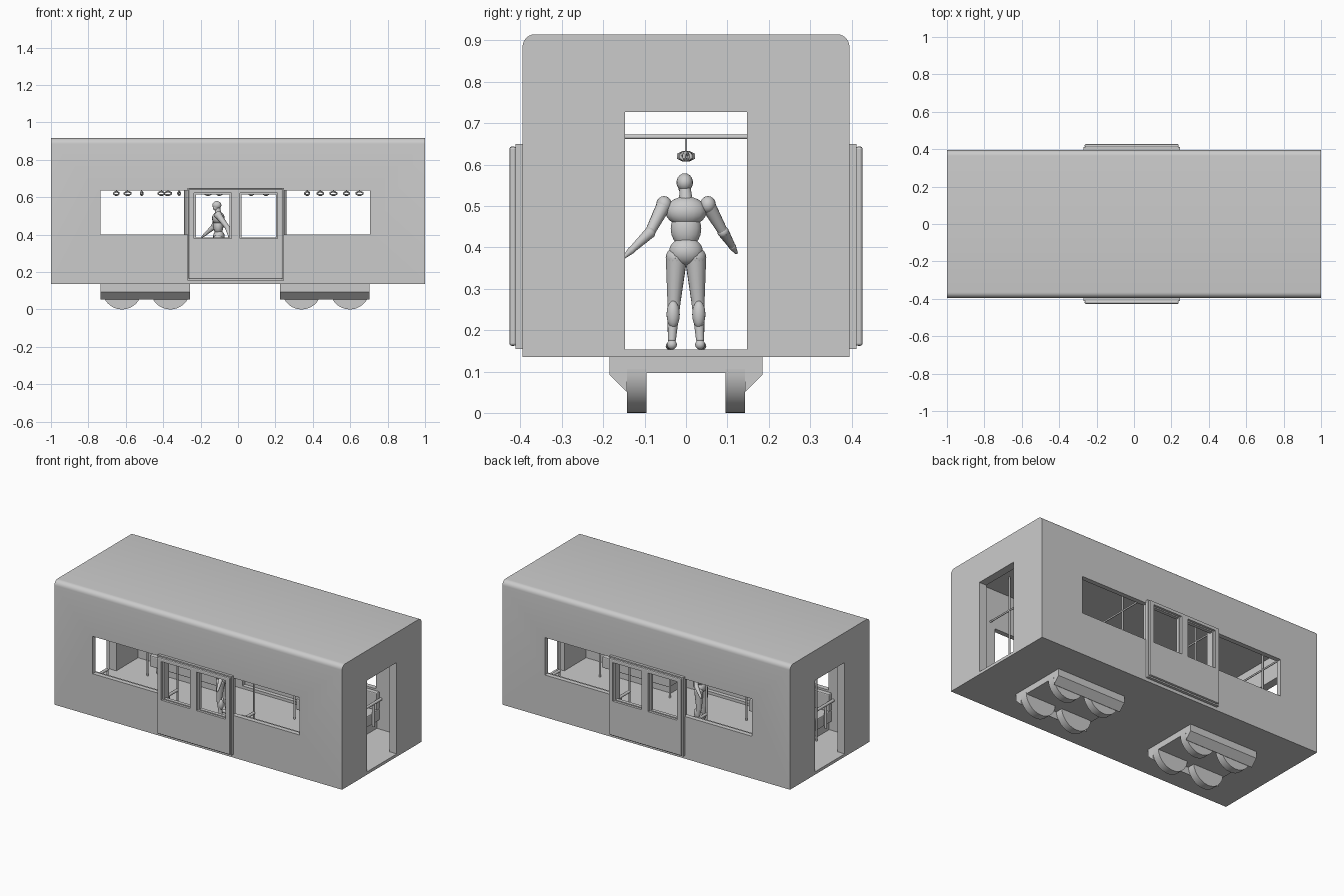
import bpy, bmesh, math, random
from mathutils import Vector, Matrix

if "Cube" in bpy.data.objects:
    bpy.data.objects.remove(bpy.data.objects["Cube"])

random.seed(4)


def finish(bm, name, smooth=None):
    bmesh.ops.recalc_face_normals(bm, faces=bm.faces)
    me = bpy.data.meshes.new(name)
    bm.to_mesh(me)
    bm.free()
    ob = bpy.data.objects.new(name, me)
    bpy.context.collection.objects.link(ob)
    activate(ob)
    if smooth:
        bpy.ops.object.shade_smooth_by_angle(angle=math.radians(smooth))
    return ob


def activate(ob):
    bpy.ops.object.select_all(action='DESELECT')
    ob.select_set(True)
    bpy.context.view_layer.objects.active = ob


def box(name, x0, x1, y0, y1, z0, z1, bevel=0):
    bm = bmesh.new()
    m = Matrix.Translation(((x0 + x1) / 2, (y0 + y1) / 2, (z0 + z1) / 2)) @ \
        Matrix.Diagonal((x1 - x0, abs(y1 - y0), z1 - z0, 1))
    bmesh.ops.create_cube(bm, size=1, matrix=m)
    if bevel:
        bmesh.ops.bevel(bm, geom=bm.edges[:], offset=bevel, segments=2, affect='EDGES', profile=0.5)
    return finish(bm, name)


def cut(ob, *dims):
    tool = box("cutter", *dims)
    tool.hide_render = True
    mod = ob.modifiers.new("cut", 'BOOLEAN')
    mod.operation, mod.solver, mod.object = 'DIFFERENCE', 'EXACT', tool
    activate(ob)
    bpy.ops.object.modifier_apply(modifier=mod.name)
    bpy.data.objects.remove(tool)


def extrude(name, pts, vec, smooth=None):
    bm = bmesh.new()
    f = bm.faces.new([bm.verts.new(p) for p in pts])
    r = bmesh.ops.extrude_face_region(bm, geom=[f])
    bmesh.ops.translate(bm, vec=vec, verts=[v for v in r['geom'] if isinstance(v, bmesh.types.BMVert)])
    return finish(bm, name, smooth)


def tubes(name, paths, radius, cyclic=False):
    cu = bpy.data.curves.new(name, 'CURVE')
    cu.dimensions, cu.bevel_depth, cu.bevel_resolution = '3D', radius, 2
    cu.use_fill_caps = True
    for path in paths:
        s = cu.splines.new('POLY')
        s.points.add(len(path) - 1)
        for p, co in zip(s.points, path):
            p.co = (*co, 1)
        s.use_cyclic_u = cyclic
    ob = bpy.data.objects.new(name, cu)
    bpy.context.collection.objects.link(ob)
    activate(ob)
    bpy.ops.object.convert(target='MESH')
    bpy.ops.object.shade_smooth_by_angle(angle=math.radians(50))
    return ob


# Carriage shell with rounded roof edges
W, R = 0.395, 0.03
prof = [(-1, -W, 0.135), (-1, W, 0.135)]
for sy, a0 in ((1, 0), (-1, 90)):
    for i in range(7):
        a = math.radians(a0 + 15 * i)
        prof.append((-1, sy * (W - R) + R * math.cos(a), 0.915 - R + R * math.sin(a)))
shell = extrude("carriage_shell", prof, (2, 0, 0), 30)
cut(shell, -0.95, 0.95, -0.365, 0.365, 0.153, 0.88)
cut(shell, -1.1, 1.1, -0.148, 0.148, 0.153, 0.727)
for x0, x1, z0 in ((-0.735, -0.262, 0.40), (0.238, 0.705, 0.40), (-0.225, 0.205, 0.17)):
    cut(shell, x0, x1, -0.6, 0.6, z0, 0.635)

for s in (-1, 1):
    def ys(a, b):
        return (min(s * a, s * b), max(s * a, s * b))

    # Side door: frame slab and raised panel with two windows
    frame = box("door_frame", -0.27, 0.245, *ys(0.39, 0.412), 0.155, 0.65)
    panel = box("door_panel", -0.264, 0.239, *ys(0.410, 0.427), 0.162, 0.644, 0.006)
    for x0, x1 in ((-0.235, -0.035), (0.01, 0.212)):
        cut(frame, x0 + 0.01, x1 - 0.01, *ys(0.3, 0.5), 0.385, 0.615)
        cut(panel, x0, x1, *ys(0.3, 0.5), 0.38, 0.622)

    # Benches along the walls with end rails and poles
    rails, poles = [], []
    for x0, x1 in ((-0.76, -0.29), (0.26, 0.73)):
        box("seat_base", x0 + 0.02, x1 - 0.02, *ys(0.25, 0.366), 0.152, 0.21)
        box("seat_cushion", x0, x1, *ys(0.205, 0.366), 0.21, 0.28, 0.006)
        box("seat_back", x0, x1, *ys(0.335, 0.366), 0.28, 0.39, 0.006)
        for x in (x0 - 0.008, x1 + 0.008):
            poles.append([(x, s * 0.2, 0.15), (x, s * 0.2, 0.882)])
            rails.append([(x, s * 0.2, 0.345), (x, s * 0.366, 0.345)])
            rails.append([(x, s * 0.29, 0.2), (x, s * 0.29, 0.345)])
    tubes("grab_poles", poles, 0.006)
    tubes("arm_rails", rails, 0.009)

# Overhead rails and hanging straps
cross = [[(x, -0.366, 0.667), (x, 0.366, 0.667)] for x in (-0.768, -0.282, 0.252, 0.738)]
tubes("overhead_rails", cross + [[(-0.768, 0, 0.667), (0.738, 0, 0.667)]], 0.0055)
strap_x = (-0.65, -0.59, -0.515, -0.41, -0.375, -0.315, -0.16, -0.10, 0.07, 0.15,
           0.24, 0.37, 0.44, 0.51, 0.58, 0.65)
tubes("strap_stems", [[(x, 0, 0.63), (x, 0, 0.667)] for x in strap_x], 0.003)
rings = []
for x in strap_x:
    t = random.uniform(0, math.pi)
    ring = []
    for i in range(8):
        a = math.radians(22.5 + 45 * i)
        u = 0.02 * math.cos(a)
        ring.append((x + u * math.cos(t), u * math.sin(t), 0.62 + 0.009 * math.sin(a)))
    rings.append(ring)
tubes("strap_handles", rings, 0.0045, True)

# Bogies: top plate, sloped side beams and half-sunk wheels
for x0, x1, wheels in ((-0.735, -0.257, (-0.62, -0.362)), (0.225, 0.703, (0.34, 0.598))):
    box("bogie_plate", x0, x1, -0.144, 0.144, 0.097, 0.136)
    for s in (-1, 1):
        side = [(0.143, 0.136), (0.185, 0.136), (0.185, 0.092), (0.145, 0.052), (0.143, 0.052)]
        extrude("bogie_side", [(x0, s * y, z) for y, z in side], (x1 - x0, 0, 0))
        for x in wheels:
            arc = [(x + 0.106 * math.cos(a), s * 0.095, 0.106 + 0.106 * math.sin(a))
                   for a in (math.pi + math.pi * i / 24 for i in range(25))]
            extrude("wheel", arc, (0, s * 0.047, 0), 30)

# Standing passenger built from balls and tapered limbs, facing -x
bm = bmesh.new()


def ball(c, r):
    bmesh.ops.create_uvsphere(bm, u_segments=16, v_segments=10, radius=1,
                              matrix=Matrix.Translation(c) @ Matrix.Diagonal((*r, 1)))


def limb(p, q, r1, r2):
    p, q = Vector(p), Vector(q)
    d = q - p
    m = Matrix.Translation((p + q) / 2) @ d.to_track_quat('Z', 'Y').to_matrix().to_4x4()
    bmesh.ops.create_cone(bm, cap_ends=True, segments=14, radius1=r1, radius2=r2, depth=d.length, matrix=m)
    ball(p, (r1,) * 3)
    ball(q, (r2,) * 3)


X = -0.105
ball((X - 0.008, -0.003, 0.557), (0.024, 0.020, 0.022))
ball((X - 0.014, -0.003, 0.545), (0.016, 0.016, 0.017))
limb((X, 0, 0.505), (X - 0.004, -0.002, 0.54), 0.018, 0.014)
ball((X, 0, 0.487), (0.034, 0.050, 0.036))
ball((X, 0, 0.445), (0.027, 0.037, 0.045))
ball((X + 0.003, 0, 0.39), (0.031, 0.041, 0.034))
for s, elbow, hand in ((-1, (X + 0.05, -0.088, 0.435), (X + 0.06, -0.132, 0.393)),
                       (1, (X - 0.03, 0.090, 0.437), (X - 0.07, 0.112, 0.402))):
    shoulder = (X, s * 0.053, 0.503)
    ball(shoulder, (0.021, 0.019, 0.021))
    limb(shoulder, elbow, 0.018, 0.012)
    limb(elbow, hand, 0.014, 0.008)
    tip = Vector(hand) + (Vector(hand) - Vector(elbow)).normalized() * 0.024
    limb(hand, tip, 0.009, 0.004)
    hip, knee, ankle = (X, s * 0.023, 0.375), (X - 0.006, s * 0.029, 0.268), (X + 0.008, s * 0.034, 0.178)
    limb(hip, knee, 0.026, 0.016)
    limb(knee, ankle, 0.016, 0.010)
    ball((X + 0.008, s * 0.031, 0.238), (0.016, 0.016, 0.033))
    limb((X + 0.012, s * 0.034, 0.165), (X - 0.035, s * 0.041, 0.161), 0.012, 0.008)
finish(bm, "passenger", 50)
